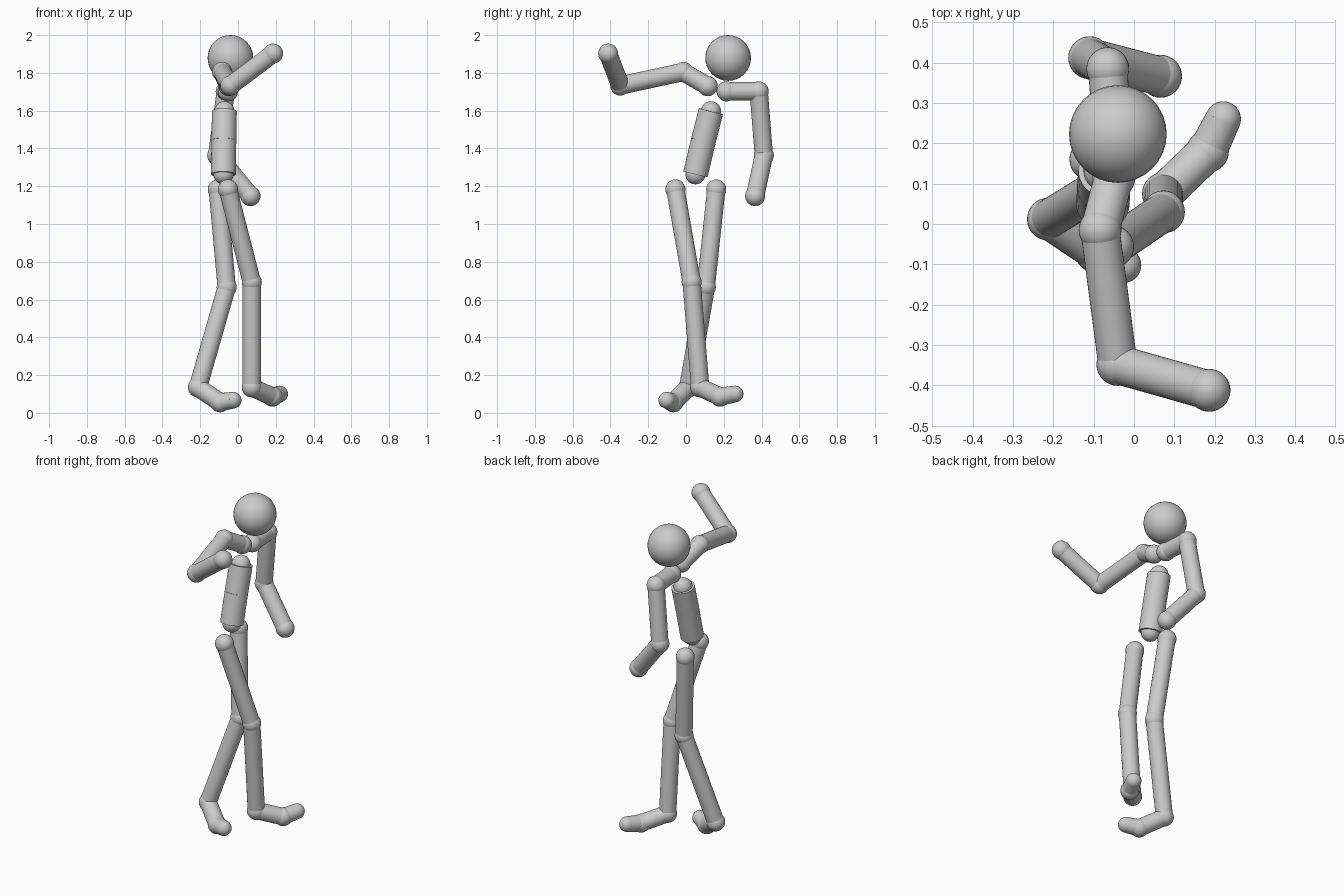
import bpy
from mathutils import Vector

if "Cube" in bpy.data.objects:
    bpy.data.objects.remove(bpy.data.objects["Cube"])

grey = bpy.data.materials.new("light grey")
grey.diffuse_color = (0.6, 0.6, 0.6, 1)
grey.use_nodes = True
grey.node_tree.nodes["Principled BSDF"].inputs["Base Color"].default_value = grey.diffuse_color

JOINT, LIMB, TOE, TORSO = 0.053, 0.0485, 0.044, 0.066


def finish(name):
    ob = bpy.context.object
    ob.name = name
    ob.data.materials.append(grey)
    bpy.ops.object.shade_smooth_by_angle()


def ball(name, p, r=JOINT):
    bpy.ops.mesh.primitive_uv_sphere_add(segments=32, ring_count=16, radius=r, location=p)
    finish(name)


def rod(name, a, b, r=LIMB, r_end=None):
    a, b = Vector(a), Vector(b)
    d = b - a
    bpy.ops.mesh.primitive_cone_add(vertices=32, radius1=r, radius2=r_end or r,
                                    depth=d.length, location=(a + b) / 2,
                                    rotation=d.to_track_quat('Z', 'Y').to_euler())
    finish(name)


def chain(joints, bones, r=LIMB):
    """Balls at every joint, rods between neighbouring joints."""
    for name, p in joints:
        ball(name, p, TOE if "toe" in name else JOINT)
    for name, (_, a), (j, b) in zip(bones, joints, joints[1:]):
        rod(name, a, b, r, 0.044 if "toe" in j else None)


# head
ball("head", (-0.04, 0.223, 1.879), 0.121)

# torso
chain([("chest_joint", (-0.072, 0.132, 1.597)),
       ("waist_joint", (-0.075, 0.092, 1.44)),
       ("pelvis_joint", (-0.077, 0.05, 1.263))],
      ["upper_torso", "lower_torso"], TORSO)

# arms
arm_bones = ["collar", "upper_arm", "forearm"]
chain([("raised_collar_joint", (-0.05, 0.115, 1.73)),
       ("raised_shoulder", (-0.084, -0.015, 1.805)),
       ("raised_elbow", (-0.04, -0.348, 1.733)),
       ("raised_hand", (0.186, -0.412, 1.902))],
      ["raised_" + b for b in arm_bones])
chain([("lowered_collar_joint", (-0.053, 0.215, 1.702)),
       ("lowered_shoulder", (-0.065, 0.385, 1.702)),
       ("lowered_elbow", (-0.11, 0.412, 1.363)),
       ("lowered_hand", (0.066, 0.366, 1.148))],
      ["lowered_" + b for b in arm_bones])

# legs
leg_bones = ["thigh", "shin", "foot", "toe_segment"]
chain([("left_hip", (-0.053, -0.056, 1.183)),
       ("left_knee", (0.073, 0.03, 0.692)),
       ("left_ankle", (0.073, 0.075, 0.135)),
       ("left_foot_joint", (0.182, 0.18, 0.086)),
       ("left_toe", (0.221, 0.26, 0.1))],
      ["left_" + b for b in leg_bones])
chain([("right_hip", (-0.107, 0.16, 1.183)),
       ("right_knee", (-0.06, 0.105, 0.665)),
       ("right_ankle", (-0.212, 0.012, 0.135)),
       ("right_foot_joint", (-0.095, -0.067, 0.056)),
       ("right_toe", (-0.026, -0.102, 0.067))],
      ["right_" + b for b in leg_bones])
